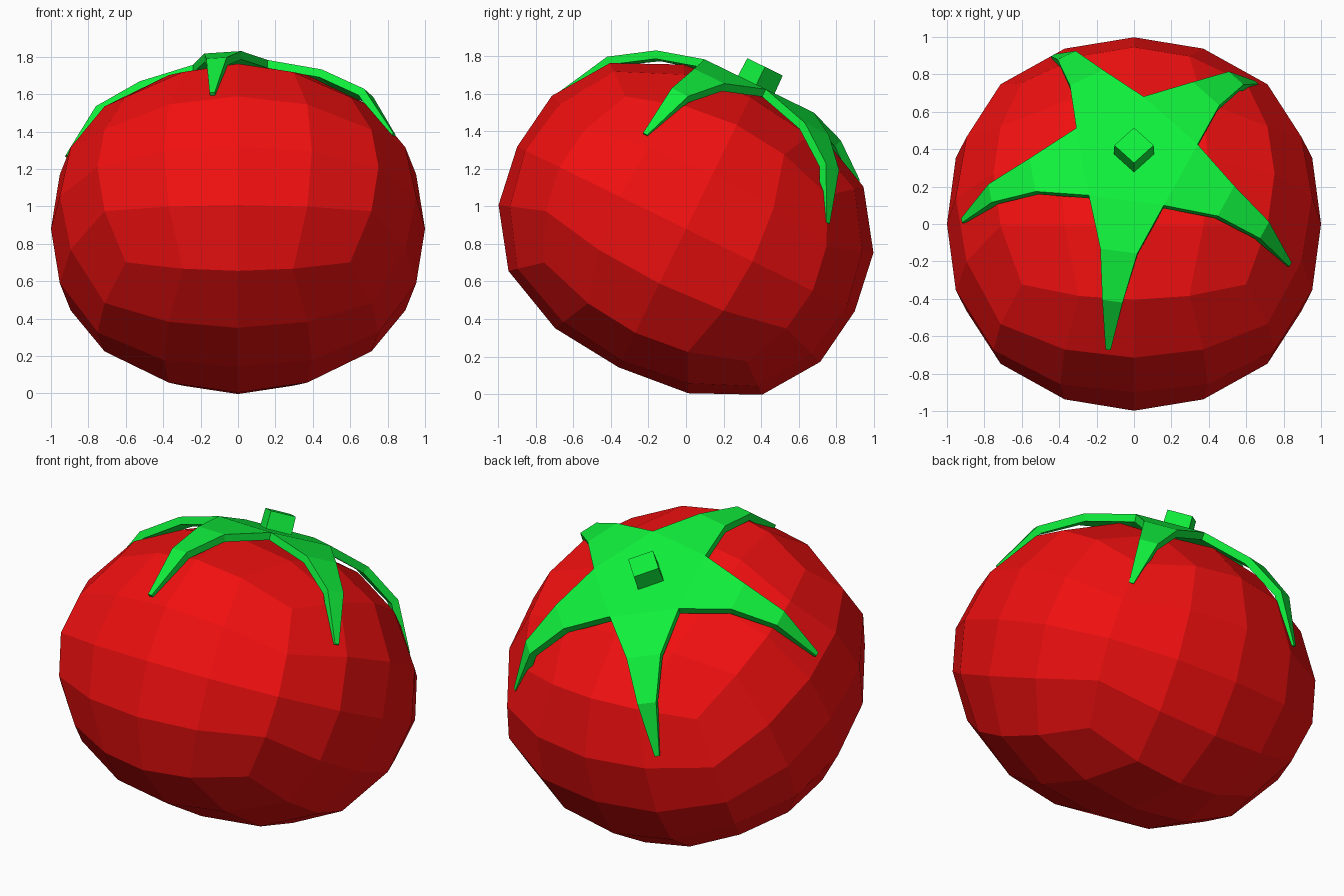
import bpy, bmesh
from math import sin, cos, tan, pi, radians
from mathutils import Vector

if "Cube" in bpy.data.objects:
    bpy.data.objects.remove(bpy.data.objects["Cube"])

TILT = radians(-26)
CENTRE = (0, 0, 0.88)


def material(name, color):
    m = bpy.data.materials.new(name)
    m.diffuse_color = color
    m.use_nodes = True
    m.node_tree.nodes["Principled BSDF"].inputs["Base Color"].default_value = m.diffuse_color
    return m


def finish(bm, name, mat):
    bmesh.ops.recalc_face_normals(bm, faces=bm.faces)
    me = bpy.data.meshes.new(name)
    bm.to_mesh(me)
    bm.free()
    ob = bpy.data.objects.new(name, me)
    bpy.context.collection.objects.link(ob)
    me.materials.append(mat)
    ob.location = CENTRE
    ob.rotation_euler.x = TILT
    return ob


red = material("red_skin", (0.88, 0.005, 0.005, 1))
green = material("green_leaf", (0.005, 0.87, 0.045, 1))

# Fruit: a gridded cube rounded into a slightly boxy, squashed ball
bm = bmesh.new()
bmesh.ops.create_cube(bm, size=2)
bmesh.ops.subdivide_edges(bm, edges=bm.edges[:], cuts=3, use_grid_fill=True)
for v in bm.verts:
    d = Vector([tan(c * pi / 4) for c in v.co]).normalized()
    a, b, c = (k * k for k in d)
    r = 1 + 0.25 * (a * b + b * c + a * c) - 1.2 * a * b * c
    v.co = d * r
    v.co.z *= 0.82
finish(bm, "fruit", red)

# Leaf crown: five drooping arms around a flat pentagon
bm = bmesh.new()
START = radians(45.5)
STEP = 2 * pi / 5
notches = []
for i in range(5):
    a = START + (i - 0.5) * STEP
    notches.append(bm.verts.new((0.345 * cos(a), 0.345 * sin(a), 0.855)))
bm.faces.new(notches)
sections = [(0.55, 0.10, 0.785), (0.78, 0.055, 0.64), (0.935, 0.014, 0.36)]
for i in range(5):
    a = START + i * STEP
    out = Vector((cos(a), sin(a), 0))
    side = Vector((-sin(a), cos(a), 0))
    right, left = notches[i], notches[(i + 1) % 5]
    for r, half, z in sections:
        up = Vector((0, 0, z))
        r2 = bm.verts.new(out * r - side * half + up)
        l2 = bm.verts.new(out * r + side * half + up)
        bm.faces.new((right, r2, l2, left))
        right, left = r2, l2
crown = finish(bm, "leaf_crown", green)
if crown.data.polygons[0].normal.z < 0:
    crown.data.flip_normals()
mod = crown.modifiers.new("thickness", 'SOLIDIFY')
mod.thickness = 0.045
mod.offset = -1

# Stem: short square stub
bm = bmesh.new()
bmesh.ops.create_cone(bm, cap_ends=True, segments=4, radius1=0.11, radius2=0.105, depth=0.16)
for v in bm.verts:
    v.co.z += 0.88
finish(bm, "stem", green)
